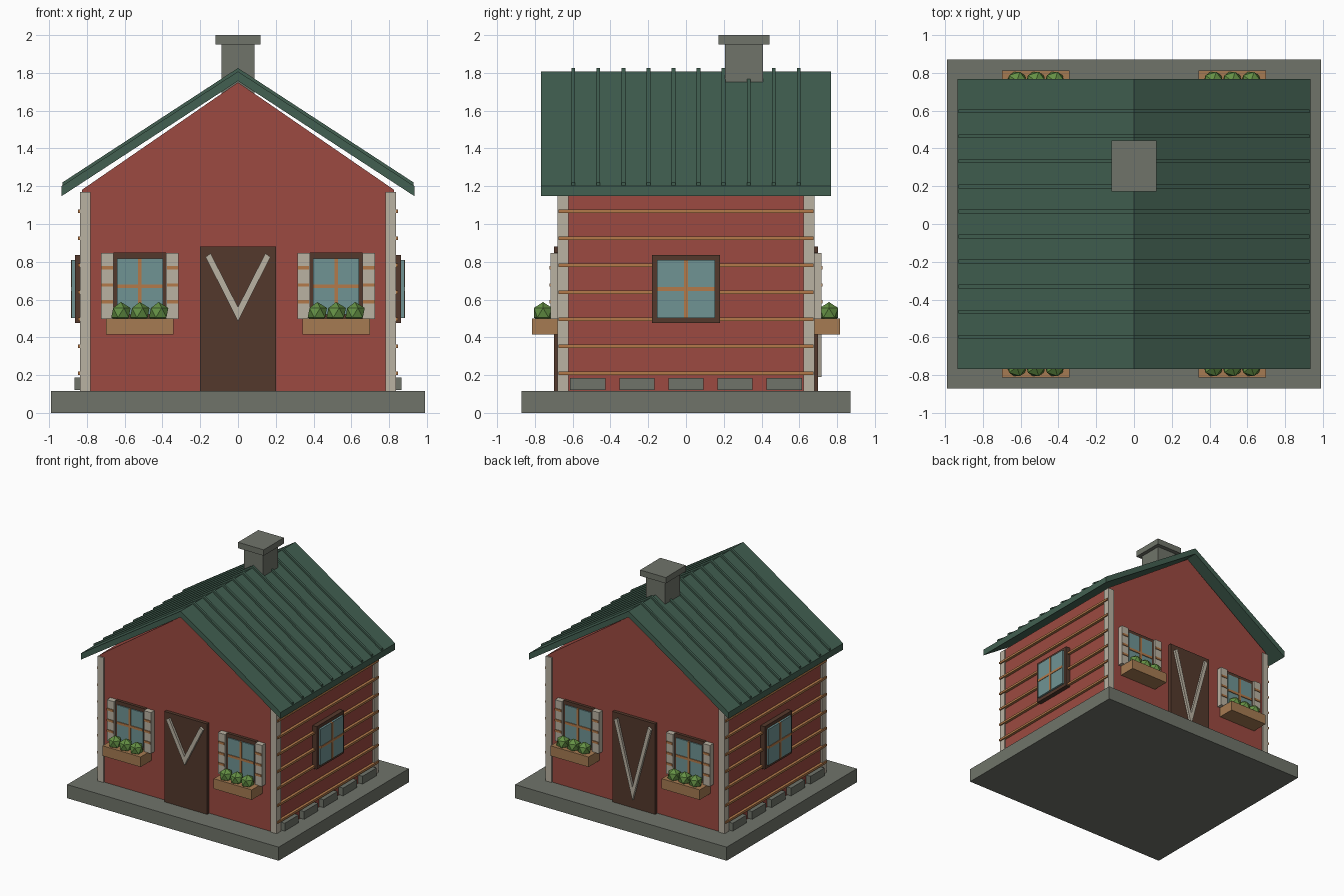
import bpy
import bmesh

cube = bpy.data.objects.get("Cube")
if cube:
    bpy.data.objects.remove(cube, do_unlink=True)


def linear(c):
    c /= 255
    return c / 12.92 if c <= 0.04045 else ((c + 0.055) / 1.055) ** 2.4


def material(name, r, g, b):
    m = bpy.data.materials.new(name)
    m.use_nodes = True
    col = (linear(r), linear(g), linear(b), 1)
    m.diffuse_color = col
    bsdf = m.node_tree.nodes["Principled BSDF"]
    bsdf.inputs["Base Color"].default_value = col
    bsdf.inputs["Roughness"].default_value = 0.9
    return m


RED = material("red wall", 156, 74, 65)
GREEN = material("green roof", 66, 96, 81)
STONE = material("grey stone", 112, 116, 106)
CREAM = material("cream trim", 186, 178, 162)
DARK = material("dark wood", 84, 57, 44)
TAN = material("tan wood", 166, 123, 82)
ORANGE = material("orange wood", 180, 122, 74)
GLASS = material("blue glass", 112, 148, 148)
LEAF = material("leaf green", 100, 144, 68)


class Part:
    """One object made of prisms and small shapes in a single colour."""

    def __init__(self, name, mat):
        self.name, self.mat, self.bm = name, mat, bmesh.new()

    def prism(self, profile, y0, y1):
        # x-z outline extruded along y
        face = self.bm.faces.new([self.bm.verts.new((x, y0, z)) for x, z in profile])
        out = bmesh.ops.extrude_face_region(self.bm, geom=[face])["geom"]
        verts = [v for v in out if isinstance(v, bmesh.types.BMVert)]
        bmesh.ops.translate(self.bm, verts=verts, vec=(0, y1 - y0, 0))

    def box(self, xs, ys, zs):
        (a, b), (c, d) = xs, zs
        self.prism([(a, c), (b, c), (b, d), (a, d)], *ys)

    def done(self):
        bmesh.ops.recalc_face_normals(self.bm, faces=self.bm.faces)
        mesh = bpy.data.meshes.new(self.name)
        self.bm.to_mesh(mesh)
        self.bm.free()
        mesh.materials.append(self.mat)
        obj = bpy.data.objects.new(self.name, mesh)
        bpy.context.collection.objects.link(obj)


def span(c, half):
    return (c - half, c + half)


def chevron(x, eave_lo, eave_hi, peak_lo, peak_hi):
    return [(-x, eave_lo), (0, peak_lo), (x, eave_lo),
            (x, eave_hi), (0, peak_hi), (-x, eave_hi)]


FLOOR = 0.115
SIDES = (-1, 1)

# Foundation slab
p = Part("foundation", STONE)
p.box(span(0, 0.99), span(0, 0.87), (0, FLOOR))
p.done()

# Gabled walls
p = Part("walls", RED)
p.prism([(-0.825, FLOOR), (0.825, FLOOR), (0.825, 1.182), (0, 1.75), (-0.825, 1.182)],
        -0.67, 0.67)
p.done()

# Corner posts
p = Part("corner_posts", CREAM)
for sx in SIDES:
    for sy in SIDES:
        p.box(span(sx * 0.81, 0.028), span(sy * 0.651, 0.029), (FLOOR, 1.17))
p.done()

# Roof and its standing ribs
p = Part("roof", GREEN)
p.prism(chevron(0.935, 1.147, 1.2, 1.757, 1.808), -0.767, 0.767)
p.done()
p = Part("roof_ribs", GREEN)
for i in range(10):
    y = -0.597 + i * 0.1327
    p.prism(chevron(0.93, 1.195, 1.22, 1.8, 1.826), y - 0.01, y + 0.01)
p.done()

# Chimney
p = Part("chimney", STONE)
p.box(span(0, 0.088), span(0.307, 0.1), (1.6, 1.95))
p.box(span(0, 0.12), span(0.307, 0.135), (1.95, 2.0))
p.done()

# Side wall battens and footing stones
p = Part("side_battens", ORANGE)
for s in SIDES:
    for i in range(7):
        p.box(span(s * 0.835, 0.013), span(0, 0.675), span(0.209 + i * 0.143, 0.009))
p.done()
p = Part("footing_stones", STONE)
for s in SIDES:
    for i in range(-2, 3):
        p.box(span(s * 0.835, 0.032), span(i * 0.26, 0.093), (0.12, 0.186))
p.done()

# Side windows
frame = Part("side_window_frames", DARK)
glass = Part("side_window_glass", GLASS)
bars = Part("side_window_bars", ORANGE)
for s in SIDES:
    frame.box(span(s * 0.837, 0.027), span(0, 0.181), span(0.656, 0.181))
    glass.box(span(s * 0.85, 0.031), span(0, 0.153), span(0.656, 0.153))
    bars.box(span(s * 0.86, 0.025), span(0, 0.01), span(0.656, 0.153))
    bars.box(span(s * 0.86, 0.025), span(0, 0.153), span(0.656, 0.01))
for p in (frame, glass, bars):
    p.done()

# Doors with V braces; the rear brace reaches lower
doors = Part("doors", DARK)
brace = Part("door_braces", CREAM)
for s, tip, inner in ((-1, 0.485, 0.56), (1, 0.19, 0.3)):
    doors.box(span(0, 0.2), span(s * 0.68, 0.018), (FLOOR, 0.88))
    brace.prism([(0, tip), (0.172, 0.825), (0.145, 0.845),
                 (0, inner), (-0.145, 0.845), (-0.172, 0.825)],
                s * 0.68, s * 0.718)
doors.done()
brace.done()

# Front and rear windows with shutters and flower boxes
frame = Part("window_frames", DARK)
glass = Part("window_glass", GLASS)
bars = Part("window_bars", ORANGE)
shutters = Part("shutters", CREAM)
slats = Part("shutter_slats", ORANGE)
planters = Part("flower_boxes", TAN)
plants = Part("plants", LEAF)
for s in SIDES:
    for x in (-0.52, 0.52):
        frame.box(span(x, 0.14), span(s * 0.68, 0.014), span(0.67, 0.18))
        glass.box(span(x, 0.122), span(s * 0.685, 0.017), span(0.67, 0.148))
        bars.box(span(x, 0.01), span(s * 0.69, 0.018), span(0.67, 0.148))
        bars.box(span(x, 0.122), span(s * 0.69, 0.018), span(0.67, 0.01))
        for side in SIDES:
            sx = x + side * 0.173
            shutters.box(span(sx, 0.033), span(s * 0.69, 0.027), span(0.672, 0.174))
            for z in (0.588, 0.677, 0.768):
                slats.box(span(sx, 0.03), span(s * 0.7, 0.023), span(z, 0.009))
        planters.box(span(x, 0.178), span(s * 0.741, 0.073), (0.415, 0.5))
        for i in (-1, 0, 1):
            ball = bmesh.ops.create_icosphere(plants.bm, subdivisions=1, radius=0.057)
            bmesh.ops.translate(plants.bm, verts=ball["verts"],
                                vec=(x + i * 0.1, s * 0.757, 0.53))
for p in (frame, glass, bars, shutters, slats, planters, plants):
    p.done()
